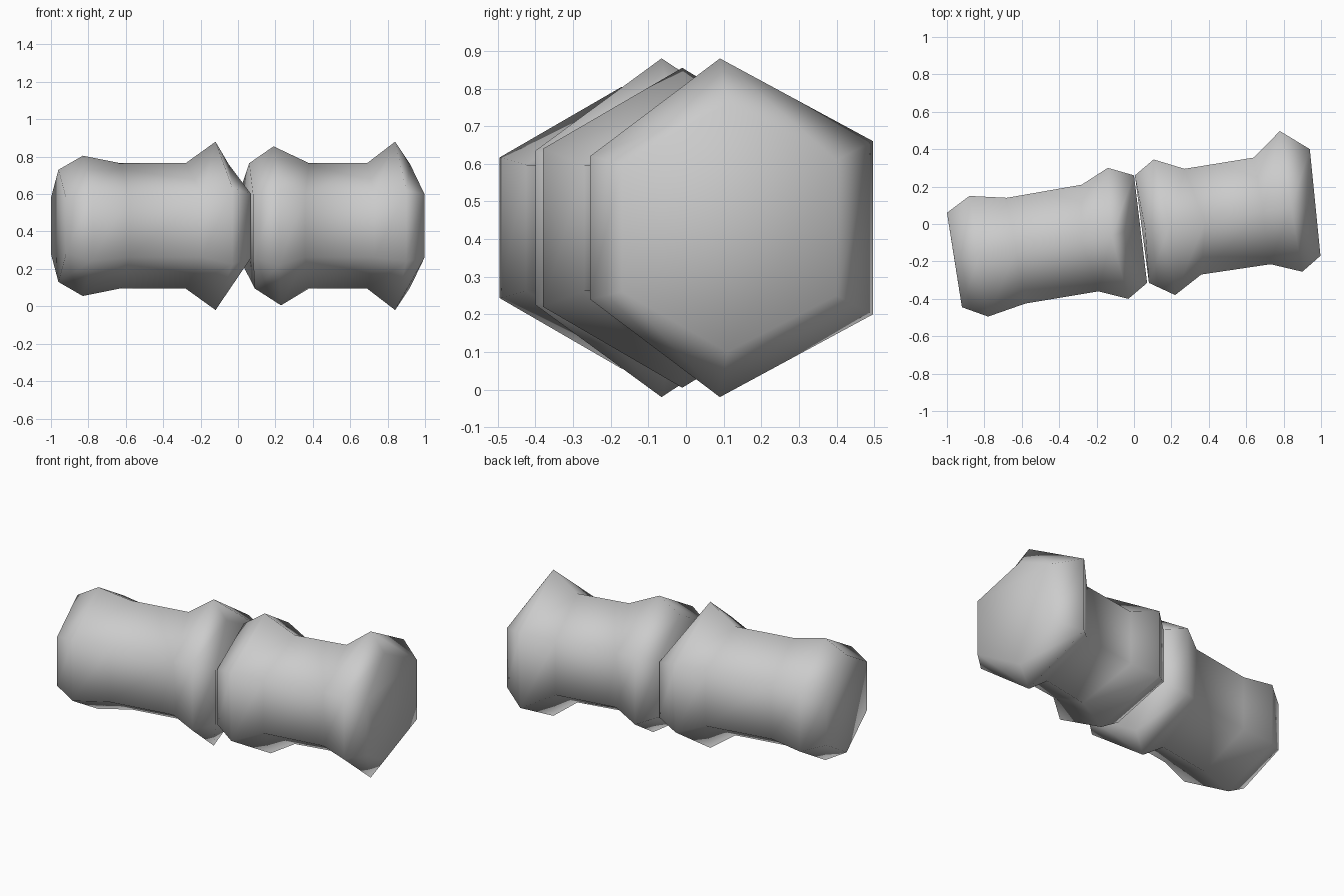
import bpy, bmesh

MID = 0.43  # height of the central axis

grey = bpy.data.materials.new("stone grey")
grey.diffuse_color = (0.6, 0.6, 0.6, 1)


def segment(name, rings):
    """Hexagonal lofted bar, each ring: back (x, y), ridge (x, y), front (x, y),
    ridge half height, back and front half heights, x shift of the lower ridge."""
    bm = bmesh.new()
    loops = []
    for (bx, by), (tx, ty), (fx, fy), top, hb, hf, shift in rings:
        pts = [(tx, ty, MID + top), (bx, by, MID + hb), (bx, by, MID - hb),
               (tx + shift, ty, MID - top), (fx, fy, MID - hf), (fx, fy, MID + hf)]
        loops.append([bm.verts.new(p) for p in pts])
    for a, b in zip(loops, loops[1:]):
        for i in range(6):
            j = (i + 1) % 6
            bm.faces.new((a[i], a[j], b[j], b[i]))
    bm.faces.new(loops[0])
    bm.faces.new(loops[-1])
    bmesh.ops.recalc_face_normals(bm, faces=bm.faces[:])
    for f in bm.faces:
        f.smooth = True
    me = bpy.data.meshes.new(name)
    bm.to_mesh(me)
    bm.free()
    me.materials.append(grey)
    bpy.context.collection.objects.link(bpy.data.objects.new(name, me))


# left bar, from its outer end cap to the joint
segment("left_segment", [
    ((-1.0, 0.06), (-0.96, -0.19), (-0.92, -0.445), 0.30, 0.15, 0.15, 0),
    ((-0.88, 0.15), (-0.83, -0.17), (-0.78, -0.495), 0.375, 0.187, 0.187, 0),
    ((-0.68, 0.14), (-0.63, -0.14), (-0.58, -0.425), 0.335, 0.167, 0.167, 0),
    ((-0.28, 0.21), (-0.28, -0.08), (-0.19, -0.36), 0.335, 0.167, 0.167, 0),
    ((-0.14, 0.30), (-0.12, -0.065), (-0.03, -0.40), 0.45, 0.21, 0.205, 0),
    ((0.0, 0.26), (-0.05, -0.04), (0.07, -0.315), 0.33, 0.17, 0.17, 0),
])

# right bar, from the joint to its outer end cap
segment("right_segment", [
    ((0.005, 0.26), (0.06, -0.03), (0.08, -0.315), 0.335, 0.17, 0.17, 0.03),
    ((0.105, 0.345), (0.19, -0.01), (0.22, -0.38), 0.425, 0.21, 0.21, 0.04),
    ((0.27, 0.295), (0.38, 0.01), (0.36, -0.27), 0.335, 0.167, 0.167, 0),
    ((0.64, 0.355), (0.69, 0.07), (0.73, -0.215), 0.335, 0.167, 0.167, 0),
    ((0.78, 0.497), (0.84, 0.09), (0.90, -0.255), 0.45, 0.23, 0.19, 0),
    ((0.94, 0.40), (0.92, 0.11), (0.997, -0.17), 0.33, 0.18, 0.17, 0),
])
